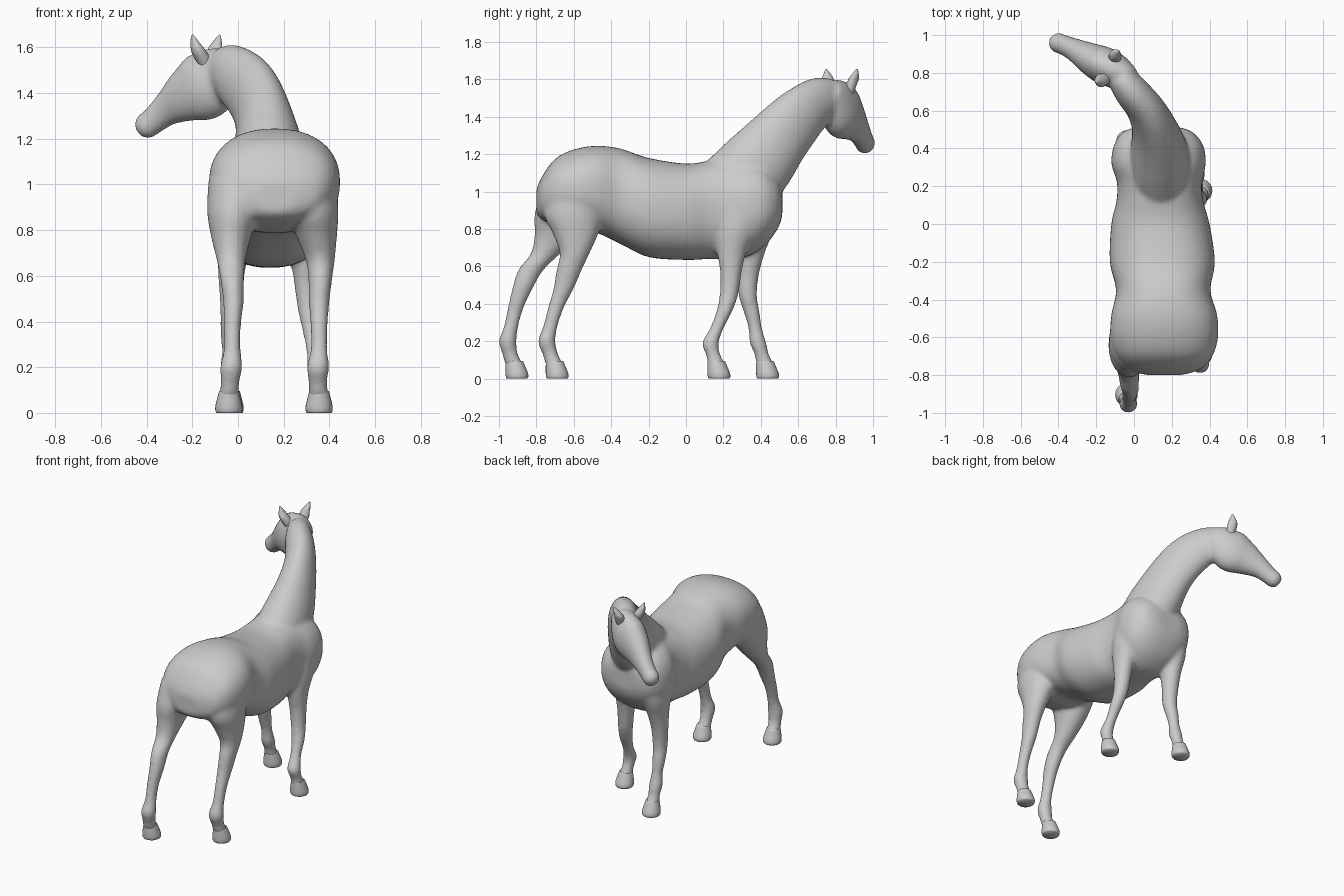
import bpy, bmesh, math
from mathutils import Vector

coat = bpy.data.materials.new("grey_coat")
coat.diffuse_color = (0.6, 0.6, 0.6, 1)
X, Y, Z = Vector((1, 0, 0)), Vector((0, 1, 0)), Vector((0, 0, 1))


def spline(pts, n=5):
    """Catmull-Rom resampling of stations (x, y, z, half width, half depth)."""
    p = [pts[0]] + list(pts) + [pts[-1]]
    out = []
    for i in range(1, len(p) - 2):
        for k in range(n):
            t = k / n
            out.append([0.5 * (2 * b + (c - a) * t + (2 * a - 5 * b + 4 * c - d) * t * t
                               + (3 * b - a - 3 * c + d) * t ** 3)
                        for a, b, c, d in zip(*p[i - 1:i + 3])])
    return out + [list(pts[-1])]


def tube(name, stations, axes=None, sides=32, power=2.0):
    """Loft closed oval rings; rings lie in the given axes or across the path."""
    st = spline(stations)
    bm = bmesh.new()
    rings = []
    for i, s in enumerate(st):
        c = Vector(s[:3])
        if axes:
            u, v = axes
        else:
            t = Vector(st[min(i + 1, len(st) - 1)][:3]) - Vector(st[max(i - 1, 0)][:3])
            u = t.cross(Z).normalized()
            v = u.cross(t).normalized()
        ring = []
        for k in range(sides):
            a = math.tau * k / sides
            ca, sa = math.cos(a), math.sin(a)
            e = 2 / power
            ring.append(bm.verts.new(c + u * s[3] * math.copysign(abs(ca) ** e, ca)
                                     + v * s[4] * math.copysign(abs(sa) ** e, sa)))
        rings.append(ring)
    for r0, r1 in zip(rings, rings[1:]):
        for k in range(sides):
            j = (k + 1) % sides
            bm.faces.new((r0[k], r0[j], r1[j], r1[k]))
    bm.faces.new(rings[0][::-1])
    bm.faces.new(rings[-1])
    bmesh.ops.recalc_face_normals(bm, faces=bm.faces)
    me = bpy.data.meshes.new(name)
    bm.to_mesh(me)
    bm.free()
    me.materials.append(coat)
    me.shade_smooth()
    ob = bpy.data.objects.new(name, me)
    bpy.context.collection.objects.link(ob)
    return ob


# Torso: y, centre x, top z, bottom z, half width
torso = [(-.80, .16, 1.01, .88, .09), (-.77, .16, 1.08, .85, .19), (-.70, .16, 1.175, .82, .255),
         (-.60, .16, 1.225, .79, .285), (-.48, .16, 1.245, .78, .28), (-.35, .155, 1.23, .72, .25),
         (-.20, .15, 1.18, .65, .278), (0, .14, 1.15, .635, .26), (.12, .137, 1.165, .64, .23),
         (.22, .135, 1.18, .64, .225), (.32, .13, 1.18, .65, .25), (.42, .13, 1.15, .71, .235),
         (.49, .125, 1.08, .80, .18), (.515, .125, 1.02, .87, .10)]
parts = [tube("torso", [(x, y, (t + b) / 2, w, (t - b) / 2) for y, x, t, b, w in torso],
              (X, Z), 48, 2.3)]

# Neck, sweeping up and turning to the side
parts.append(tube("neck", [
    (.14, .20, .97, .17, .20), (.135, .365, 1.13, .155, .20), (.11, .50, 1.29, .12, .172),
    (.06, .61, 1.405, .10, .155), (-.02, .71, 1.485, .09, .13), (-.08, .79, 1.52, .07, .09)]))

# Head, from the poll to the muzzle
parts.append(tube("head", [
    (-.02, .765, 1.535, .06, .07), (-.08, .80, 1.49, .085, .125), (-.15, .835, 1.43, .10, .152),
    (-.23, .875, 1.385, .085, .118), (-.31, .92, 1.33, .062, .076), (-.37, .947, 1.28, .053, .06),
    (-.41, .962, 1.25, .052, .056), (-.435, .972, 1.232, .028, .032)]))

# Legs: shared heights and thicknesses (z, half width, half depth), own paths (x, y)
hind = [(1.02, .13, .17), (.88, .115, .16), (.77, .088, .12), (.67, .064, .08), (.58, .052, .068),
        (.48, .045, .055), (.38, .038, .043), (.28, .037, .039), (.20, .049, .047),
        (.13, .041, .042), (.07, .046, .05)]
front = [(.95, .09, .14), (.80, .085, .11), (.68, .066, .08), (.57, .055, .058), (.45, .048, .05),
         (.36, .043, .043), (.27, .036, .037), (.19, .044, .045), (.13, .038, .039), (.07, .045, .049)]
paths = {
    "hind_leg_right": (hind, [(.30, -.58), (.325, -.60), (.345, -.59), (.36, -.595), (.36, -.625),
                              (.355, -.655), (.355, -.695), (.355, -.725), (.35, -.745),
                              (.35, -.725), (.355, -.70)]),
    "hind_leg_left": (hind, [(.0, -.60), (-.02, -.65), (-.03, -.69), (-.03, -.75), (-.025, -.83),
                             (-.02, -.875), (-.025, -.91), (-.025, -.935), (-.03, -.953),
                             (-.035, -.94), (-.04, -.915)]),
    "front_leg_right": (front, [(.28, .30), (.29, .27), (.295, .245), (.30, .24), (.31, .23),
                                (.325, .205), (.335, .165), (.345, .13), (.35, .145), (.355, .165)]),
    "front_leg_left": (front, [(0, .36), (-.02, .36), (-.025, .345), (-.03, .335), (-.03, .33),
                               (-.035, .35), (-.035, .37), (-.035, .385), (-.035, .405), (-.035, .425)]),
}
for name, (shape, path) in paths.items():
    parts.append(tube(name, [(x, y, z, w, d) for (x, y), (z, w, d) in zip(path, shape)], (X, Y), 24))
    # Hoof, flaring forward to a flat sole
    x, y = path[-1]
    hoof = tube(name.replace("leg", "hoof"), [
        (x, y - .003, .095, .043, .046), (x, y + .003, .065, .051, .053),
        (x, y + .010, .030, .059, .060), (x, y + .012, .010, .059, .060),
        (x, y + .012, 0, .054, .055)], (X, Y), 24)
    hoof.select_set(False)

# Ears
tube("ear_left", [(-.14, .775, 1.53, .028, .03), (-.175, .76, 1.585, .036, .028),
                  (-.19, .755, 1.62, .025, .018), (-.20, .75, 1.655, .004, .004)], sides=16)
tube("ear_right", [(-.10, .865, 1.53, .028, .03), (-.10, .89, 1.585, .034, .026),
                   (-.09, .905, 1.62, .023, .018), (-.08, .915, 1.655, .004, .004)], sides=16)

# Fuse torso, neck, head and legs into one smooth body
bpy.ops.object.select_all(action='DESELECT')
for ob in parts:
    ob.select_set(True)
body = parts[0]
bpy.context.view_layer.objects.active = body
bpy.ops.object.join()
body.name = "horse_body"
fuse = body.modifiers.new("fuse", 'REMESH')
fuse.mode = 'VOXEL'
fuse.voxel_size = 0.012
fuse.use_smooth_shade = True
relax = body.modifiers.new("relax", 'SMOOTH')
relax.factor = 0.5
relax.iterations = 10
for mod in ("fuse", "relax"):
    bpy.ops.object.modifier_apply(modifier=mod)
body.data.shade_smooth()
if not body.data.materials:
    body.data.materials.append(coat)
